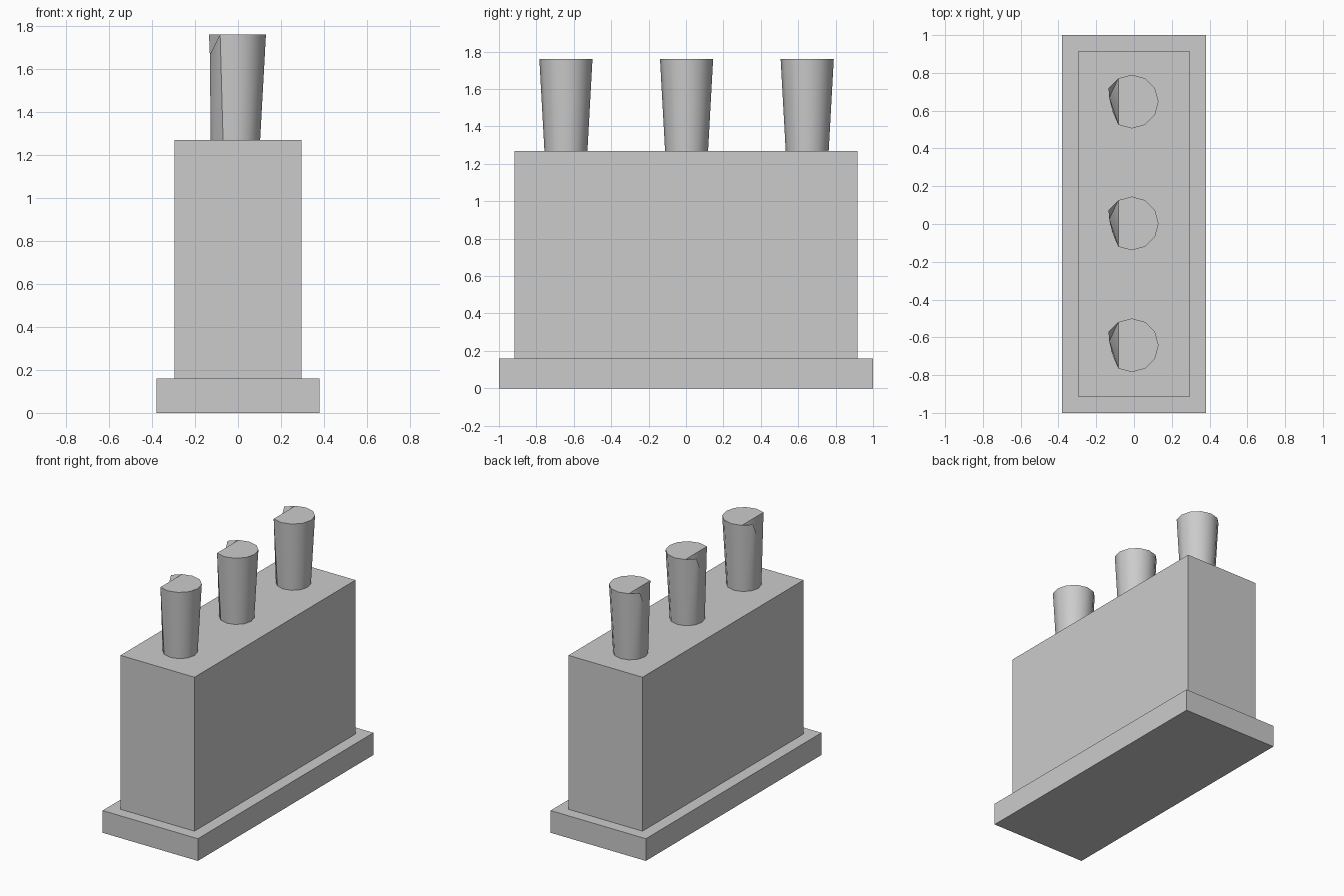
import bpy, bmesh
from math import cos, sin, tau

if "Cube" in bpy.data.objects:
    bpy.data.objects.remove(bpy.data.objects["Cube"])


def box(name, half_x, half_y, z0, z1):
    bm = bmesh.new()
    bmesh.ops.create_cube(bm, size=1)
    for v in bm.verts:
        v.co = (v.co.x * 2 * half_x, v.co.y * 2 * half_y, z0 + (v.co.z + 0.5) * (z1 - z0))
    return finish(bm, name)


def finish(bm, name):
    mesh = bpy.data.meshes.new(name)
    bm.to_mesh(mesh)
    bm.free()
    ob = bpy.data.objects.new(name, mesh)
    bpy.context.collection.objects.link(ob)
    return ob


def chimney_pot(name, y):
    sides, z0, z1 = 12, 1.27, 1.76
    bm = bmesh.new()

    def ring_vert(k, r, z):
        a = tau * k / sides
        return bm.verts.new((r * cos(a), r * sin(a), z))

    # tapered body; two rim corners collapse into one lowered chip point
    bottom = [ring_vert(k, 0.115, z0) for k in range(sides)]
    chip = bm.verts.new((-0.119, 0.022, 1.665))
    top = [chip if k in (6, 7) else ring_vert(k, 0.142, z1) for k in range(sides)]
    for k in range(sides):
        n = (k + 1) % sides
        corners = [bottom[k], bottom[n], top[n], top[k]]
        bm.faces.new(list(dict.fromkeys(corners))).smooth = True
    # flat cap plus the sloping chipped corner
    bm.faces.new(top[8:] + top[:5])
    bm.faces.new((top[4], top[5], chip))
    bm.faces.new((top[4], chip, top[8]))
    bm.faces.new(bottom[::-1])
    bm.normal_update()
    ob = finish(bm, name)
    ob.location = (-0.012, y, 0)
    bpy.ops.object.select_all(action='DESELECT')
    ob.select_set(True)
    bpy.context.view_layer.objects.active = ob
    bpy.ops.object.shade_smooth_by_angle(angle=0.7)


# stepped stack
box("stack_base", 0.38, 1.0, 0.0, 0.16)
box("stack_body", 0.295, 0.917, 0.16, 1.27)

# row of pots
for i in range(3):
    chimney_pot(f"chimney_pot_{i + 1}", 0.003 + (i - 1) * 0.645)
